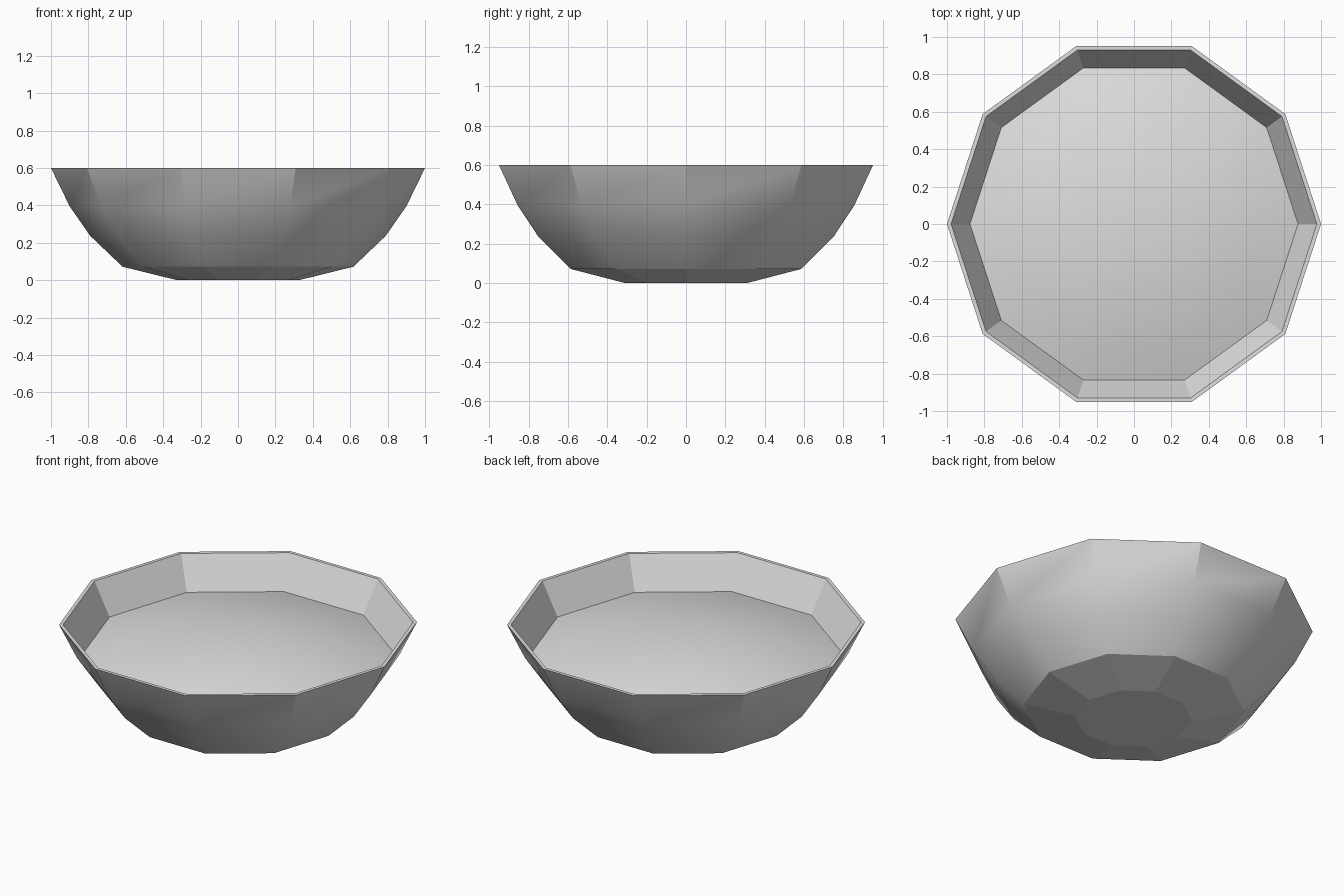
import bpy, bmesh, math

SIDES = 10

cube = bpy.data.objects.get("Cube")
if cube:
    bpy.data.objects.remove(cube, do_unlink=True)

grey = bpy.data.materials.new("light warm grey")
grey.use_nodes = True
colour = (0.735, 0.72, 0.72, 1)
grey.diffuse_color = colour
grey.node_tree.nodes["Principled BSDF"].inputs["Base Color"].default_value = colour


def lathe(name, profile, cap_first=False, cap_last=False):
    """Sweep (radius, height) points around z; outward for upward profiles."""
    bm = bmesh.new()
    rings = []
    for r, z in profile:
        rings.append([bm.verts.new((r * math.cos(i * math.tau / SIDES),
                                    r * math.sin(i * math.tau / SIDES), z))
                      for i in range(SIDES)])
    for low, high in zip(rings, rings[1:]):
        for i in range(SIDES):
            j = (i + 1) % SIDES
            bm.faces.new((low[i], low[j], high[j], high[i]))
    if cap_first:
        bm.faces.new(rings[0][::-1])
    if cap_last:
        bm.faces.new(rings[-1])
    mesh = bpy.data.meshes.new(name)
    bm.to_mesh(mesh)
    bm.free()
    mesh.materials.append(grey)
    obj = bpy.data.objects.new(name, mesh)
    bpy.context.collection.objects.link(obj)
    bpy.ops.object.select_all(action='DESELECT')
    obj.select_set(True)
    bpy.context.view_layer.objects.active = obj
    bpy.ops.object.shade_smooth_by_angle(angle=math.radians(30))
    return obj


# Bowl: foot, curved outer wall, thin rim and inner wall
bowl = lathe("bowl", [(0.325, 0), (0.617, 0.072), (0.79, 0.237), (0.90, 0.395),
                      (1.0, 0.60), (0.978, 0.60), (0.877, 0.405)], cap_first=True)

# The foot is faceted
for face in bowl.data.polygons:
    if face.center.z < 0.06:
        face.use_smooth = False

# Filling: a domed surface inside the bowl
dome_rise = 0.14
rings = [(0.877 * t, 0.405 + dome_rise * (1 - t * t)) for t in (1, 0.8, 0.6, 0.4, 0.2)]
lathe("filling", rings, cap_last=True)
